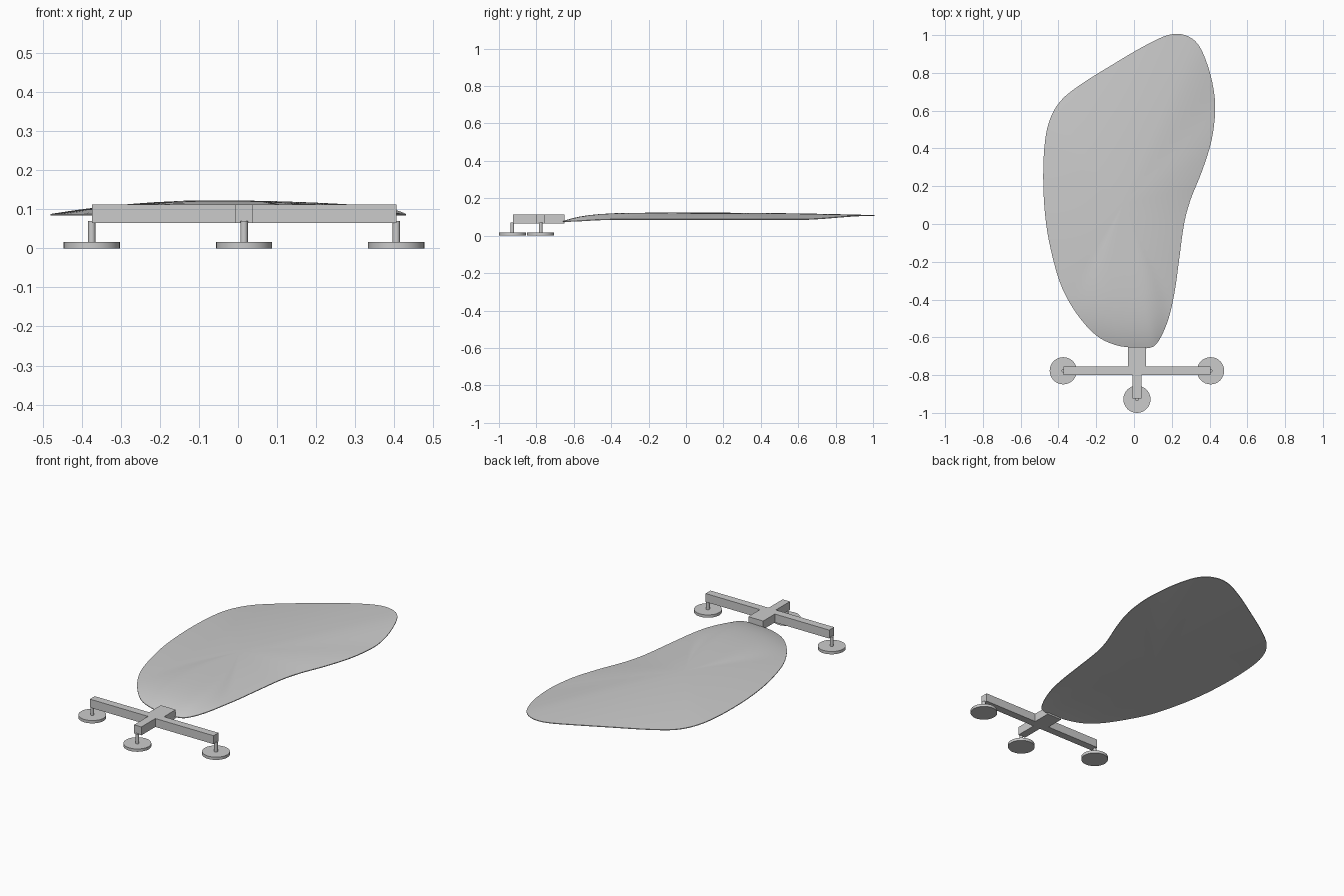
import bpy, bmesh
from mathutils import Vector
from mathutils.geometry import interpolate_bezier

cube = bpy.data.objects.get("Cube")
if cube:
    bpy.data.objects.remove(cube, do_unlink=True)

grey = bpy.data.materials.new("light_grey")
grey.use_nodes = True
grey.diffuse_color = (0.6, 0.6, 0.6, 1)
grey.node_tree.nodes["Principled BSDF"].inputs["Base Color"].default_value = (0.6, 0.6, 0.6, 1)


def finish(bm, name):
    bmesh.ops.recalc_face_normals(bm, faces=bm.faces)
    mesh = bpy.data.meshes.new(name)
    bm.to_mesh(mesh)
    bm.free()
    mesh.materials.append(grey)
    obj = bpy.data.objects.new(name, mesh)
    bpy.context.collection.objects.link(obj)
    return obj


def smooth(obj, angle=0.6):
    bpy.ops.object.select_all(action='DESELECT')
    obj.select_set(True)
    bpy.context.view_layer.objects.active = obj
    bpy.ops.object.shade_smooth_by_angle(angle=angle)


def box(name, low, high):
    bm = bmesh.new()
    bmesh.ops.create_cube(bm, size=1)
    low, high = Vector(low), Vector(high)
    for v in bm.verts:
        v.co = (low + high) / 2 + v.co * (high - low)
    return finish(bm, name)


def cylinder(name, x, y, z0, z1, radius, sides):
    bm = bmesh.new()
    bmesh.ops.create_cone(bm, cap_ends=True, segments=sides, radius1=radius,
                          radius2=radius, depth=z1 - z0)
    bmesh.ops.translate(bm, verts=bm.verts, vec=(x, y, (z0 + z1) / 2))
    smooth(finish(bm, name))


# Leaf outline, rounded by a smooth closed curve
outline = [Vector((x, y, 0)) for x, y in (
    (.18, 1), (.27, 1), (.34, .95), (.39, .84), (.42, .72), (.43, .6),
    (.41, .44), (.36, .28), (.30, .13), (.265, 0), (.24, -.18), (.215, -.36),
    (.18, -.51), (.13, -.62), (.085, -.655), (0, -.655), (-.1, -.64),
    (-.2, -.59), (-.3, -.48), (-.38, -.34), (-.43, -.18), (-.465, 0),
    (-.48, .2), (-.475, .4), (-.45, .54), (-.39, .65), (-.28, .74),
    (-.12, .84), (.05, .94))]
rim = []
count = len(outline)
for i in range(count):
    a, b, c, d = (outline[(i + k) % count] for k in (-1, 0, 1, 2))
    rim += interpolate_bezier(b, b + (c - a) / 6, c - (d - b) / 6, c, 5)[:-1]


def ramp(value, start, end):
    t = min(max((value - start) / (end - start), 0), 1)
    return t * t * (3 - 2 * t)


# Leaf: rings shrink from the rim to the middle, domed above, hollow below
centre = Vector((-.06, .1, 0))
levels = (1, .97, .93, .88, .82, .74, .64, .52, .38, .22, .1)
bm = bmesh.new()


def leaf_side(top):
    rings = []
    for t in levels:
        ring = []
        for p in rim:
            base = ramp(p.y, -.4, -.65)
            edge = .084 + .022 * ramp(p.y, .6, 1) - .01 * base
            power = 2 + 4 * base
            peak, lift = (.123, .004) if top else (.094, 0)
            z = edge + lift + (peak - edge - lift) * (1 - t ** power)
            xy = centre + (p - centre) * t
            ring.append(bm.verts.new((xy.x, xy.y, z)))
        rings.append(ring)
    for outer, inner in zip(rings, rings[1:]):
        bridge(outer, inner)
    middle = bm.verts.new((centre.x, centre.y, .123 if top else .094))
    last = rings[-1]
    for i in range(len(last)):
        bm.faces.new((last[i - 1], last[i], middle))
    return rings[0]


def bridge(one, two):
    for i in range(len(one)):
        bm.faces.new((one[i - 1], one[i], two[i], two[i - 1]))


bridge(leaf_side(True), leaf_side(False))
smooth(finish(bm, "leaf_blade"))

# Stand: cross beams and the hub that holds the leaf
mid, row, tip = .0155, -.777, -.925
low, high = .065, .113
box("cross_beam", (mid - .39, row - .022, low), (mid + .39, row + .022, high))
box("front_beam", (mid - .023, tip, low), (mid + .023, row, high))
box("leaf_hub", (mid - .047, row + .015, low), (mid + .047, -.65, high))

# Feet: a thin peg on a round disc under each beam end
for side, x, y in (("right", mid - .39, row), ("left", mid + .39, row), ("front", mid, -.928)):
    cylinder(side + "_foot_disc", x, y, 0, .016, .072, 32)
    cylinder(side + "_foot_peg", x, y, .016, low + .005, .0095, 16)
